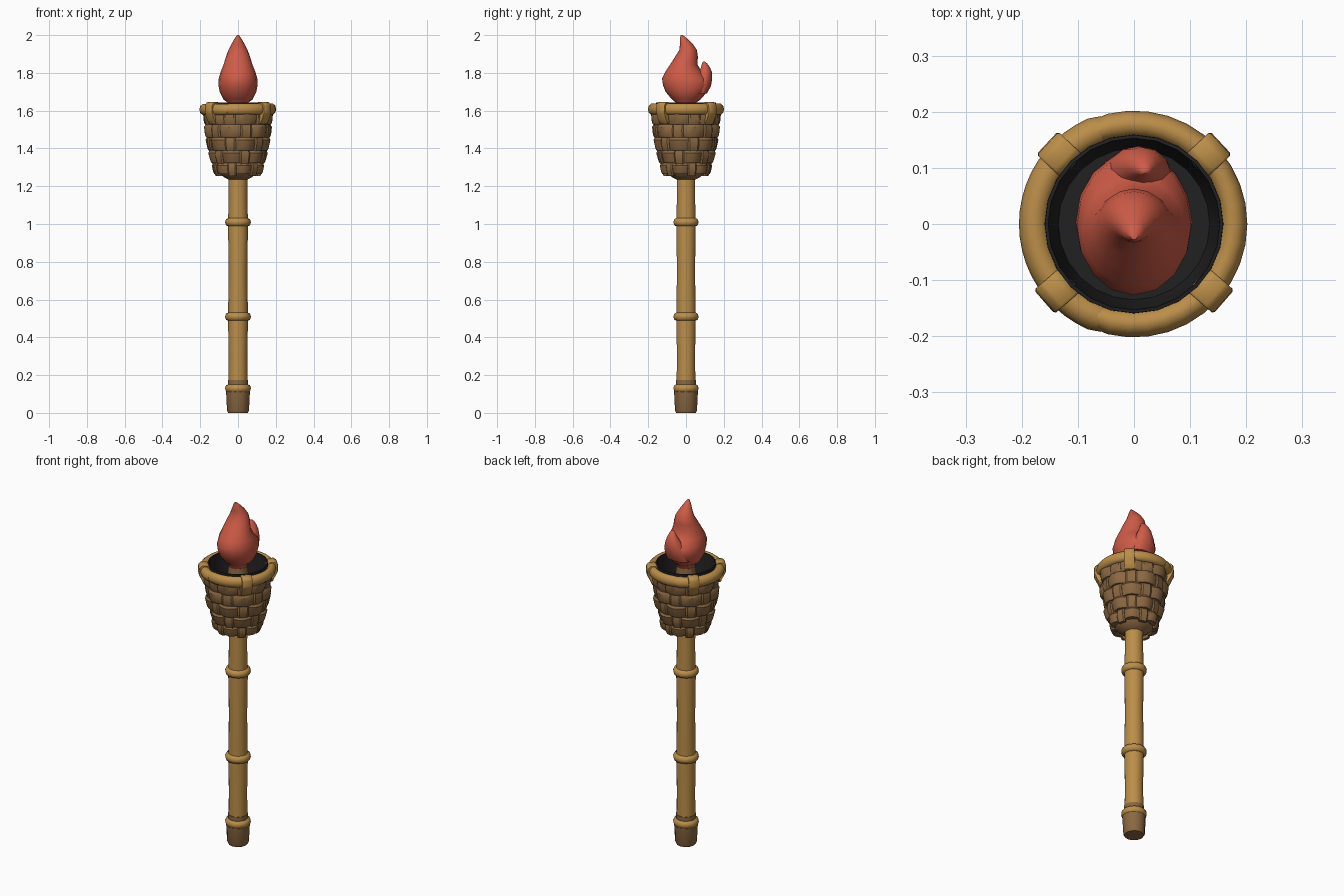
import bpy, bmesh, math
from math import sin, cos, pi, radians
from mathutils import Vector

cube = bpy.data.objects.get("Cube")
if cube:
    bpy.data.objects.remove(cube)


def material(name, rgb):
    m = bpy.data.materials.new(name)
    m.use_nodes = True
    m.diffuse_color = (*rgb, 1)
    m.node_tree.nodes["Principled BSDF"].inputs["Base Color"].default_value = (*rgb, 1)
    return m


GOLD = material("golden bamboo", (0.50, 0.27, 0.065))
BROWN = material("woven brown", (0.26, 0.14, 0.055))
BLACK = material("charred black", (0.015, 0.015, 0.015))
RED = material("flame red", (0.62, 0.105, 0.062))


def finish(name, bm, mats, angle=40):
    bmesh.ops.recalc_face_normals(bm, faces=bm.faces)
    me = bpy.data.meshes.new(name)
    bm.to_mesh(me)
    bm.free()
    for m in mats:
        me.materials.append(m)
    ob = bpy.data.objects.new(name, me)
    bpy.context.collection.objects.link(ob)
    bpy.ops.object.select_all(action='DESELECT')
    ob.select_set(True)
    bpy.context.view_layer.objects.active = ob
    bpy.ops.object.shade_smooth_by_angle(angle=radians(angle))
    return ob


def loft(bm, rings, caps=True):
    """Bridge a series of equal point loops."""
    loops = [[bm.verts.new(p) for p in r] for r in rings]
    n = len(loops[0])
    for a, b in zip(loops, loops[1:]):
        for i in range(n):
            j = (i + 1) % n
            bm.faces.new((a[i], a[j], b[j], b[i]))
    if caps:
        bm.faces.new(loops[0])
        bm.faces.new(loops[-1])


def oval(z, cy, rx, ry, n=16, cx=0, tilt=0):
    return [Vector((cx + rx * cos(2 * pi * i / n), cy + ry * sin(2 * pi * i / n),
                    z + tilt * ry * sin(2 * pi * i / n))) for i in range(n)]


def lathe(name, profile, mat, n=14, caps=True, angle=40):
    bm = bmesh.new()
    loft(bm, [oval(z, 0, r, r, n) for r, z in profile], caps)
    return finish(name, bm, [mat], angle)


def polar(r, a, z):
    return Vector((r * cos(a), r * sin(a), z))


# Pole, its joints and the foot
lathe("pole", [(0.052, 0.1), (0.049, 0.3), (0.053, 0.5), (0.049, 0.75),
               (0.053, 1.0), (0.049, 1.15), (0.051, 1.3)], GOLD)
lathe("foot", [(0.052, 0), (0.058, 0.012), (0.064, 0.13)], BROWN, 12, angle=30)
lathe("pole_stain", [(0.053, 0.14), (0.0535, 0.175)], BROWN)
for label, z in (("lower", 0.13), ("middle", 0.51), ("upper", 1.01)):
    lathe(label + "_joint", [(0.05, z - 0.022), (0.063, z - 0.018), (0.069, z),
                             (0.063, z + 0.016), (0.05, z + 0.022)], GOLD, 14, angle=60)

# Basket backing, liner and wick
lathe("basket_shell", [(0.05, 1.235), (0.07, 1.245), (0.105, 1.275), (0.132, 1.36),
                       (0.152, 1.46), (0.165, 1.62), (0.153, 1.62), (0.148, 1.58)],
      BROWN, 24, caps=False)
lathe("charred_liner", [(0.1, 1.48), (0.135, 1.5), (0.146, 1.56), (0.153, 1.643),
                        (0.159, 1.642), (0.16, 1.6)], BLACK, 24, caps=False)
lathe("charred_floor", [(0.135, 1.49), (0.135, 1.5)], BLACK, 24)
lathe("wick", [(0.055, 1.49), (0.058, 1.56), (0.05, 1.625)], BROWN, 12)


# Woven basket: pillowed strips alternating over and under
def strip(bm, a, half, z0, z1, r0, r1, bulge, horizontal):
    rings = []
    for k in range(5):
        t = k / 4
        if horizontal:
            ang = a + (2 * t - 1) * half
            out = bulge * (0.2 + 0.8 * sin(pi * t))
            section = ((r0 - 0.012, z0), (r0 + out - 0.004, z0), (r0 + out + 0.003, z0 + 0.012),
                       (r1 + out + 0.003, z1 - 0.012), (r1 + out - 0.004, z1), (r1 - 0.012, z1))
            rings.append([polar(r, ang, z) for r, z in section])
        else:
            z = z0 + (z1 - z0) * t
            r = r0 + (r1 - r0) * t
            out = bulge * (0.2 + 0.8 * sin(pi * t))
            section = ((-1, -0.012), (-1, out - 0.003), (-0.7, out + 0.002),
                       (0.7, out + 0.002), (1, out - 0.003), (1, -0.012))
            rings.append([polar(r + o, a + half * s, z) for s, o in section])
    loft(bm, rings)


rows = [(1.265, 1.322, 0.114, 0.120), (1.322, 1.388, 0.128, 0.140),
        (1.388, 1.458, 0.144, 0.154), (1.458, 1.526, 0.157, 0.162),
        (1.526, 1.60, 0.163, 0.168)]
COLS = 12
weave = bmesh.new()
for k, (z0, z1, r0, r1) in enumerate(rows):
    for c in range(COLS):
        a = 2 * pi * (c + 0.5) / COLS
        if (c + k) % 2:
            strip(weave, a, pi / COLS * 1.3, z0, z1, r0, r1, 0.02, True)
        else:
            strip(weave, a, pi / COLS * 0.72, z0 - 0.012, z1 + 0.012, r0, r1, 0.013, False)
finish("basket_weave", weave, [BROWN], 35)


# Rim made of two overlapping bent canes
def cane(name, start, end, radius, thick, z):
    bm = bmesh.new()
    steps = 22
    rings = []
    for i in range(steps + 1):
        a = radians(start + (end - start) * i / steps)
        s = 0.85 if i in (0, steps) else 1
        rings.append([polar(radius + thick * s * cos(2 * pi * j / 10), a,
                            z + 0.031 * s * sin(2 * pi * j / 10)) for j in range(10)])
    loft(bm, rings)
    finish(name, bm, [GOLD], 50)


cane("rim_cane_left", -114, 114, 0.178, 0.024, 1.608)
cane("rim_cane_right", 107, 253, 0.178, 0.027, 1.606)

# Straps binding the rim to the basket
for label, deg in (("left_back", 43), ("right_back", 137), ("right_front", 221), ("left_front", 319)):
    bm = bmesh.new()
    a = radians(deg)
    d = Vector((cos(a), sin(a), 0))
    side = Vector((-sin(a), cos(a), 0))
    section = ((0.15, 1.535), (0.182, 1.528), (0.196, 1.56), (0.212, 1.59), (0.210, 1.63),
               (0.196, 1.645), (0.165, 1.645), (0.15, 1.63))
    loft(bm, [[d * r + side * w + Vector((0, 0, z)) for r, z in section] for w in (-0.028, 0.028)])
    bmesh.ops.bevel(bm, geom=list(bm.edges), offset=0.004, segments=1, affect='EDGES')
    finish("rim_strap_" + label, bm, [GOLD], 40)

# Flame: z, front edge, back edge, half width
flame = [(1.615, -0.045, 0.045, 0.045), (1.64, -0.05, 0.05, 0.05), (1.66, -0.075, 0.078, 0.078),
         (1.70, -0.108, 0.112, 0.097), (1.735, -0.122, 0.128, 0.104), (1.77, -0.127, 0.122, 0.102),
         (1.805, -0.11, 0.085, 0.092), (1.845, -0.083, 0.06, 0.076), (1.885, -0.058, 0.063, 0.064),
         (1.92, -0.036, 0.058, 0.051), (1.95, -0.032, 0.038, 0.036), (1.98, -0.033, 0.008, 0.019),
         (2.0, -0.028, -0.016, 0.006)]
bm = bmesh.new()
loft(bm, [oval(z, (f + b) / 2, w, (b - f) / 2) for z, f, b, w in flame])
finish("flame", bm, [RED], 60)

# Small curling tongue at the back of the flame
tongue = [(1.69, 0.03, 0.11, 0.07), (1.73, 0.04, 0.132, 0.066), (1.77, 0.05, 0.139, 0.056),
          (1.805, 0.068, 0.137, 0.04), (1.83, 0.08, 0.126, 0.027), (1.85, 0.085, 0.112, 0.015),
          (1.86, 0.09, 0.098, 0.005)]
bm = bmesh.new()
loft(bm, [oval(z, (f + b) / 2, w, (b - f) / 2, 12, cx=max(0, z - 1.7) * 0.12)
          for z, f, b, w in tongue])
finish("flame_tongue", bm, [RED], 60)
